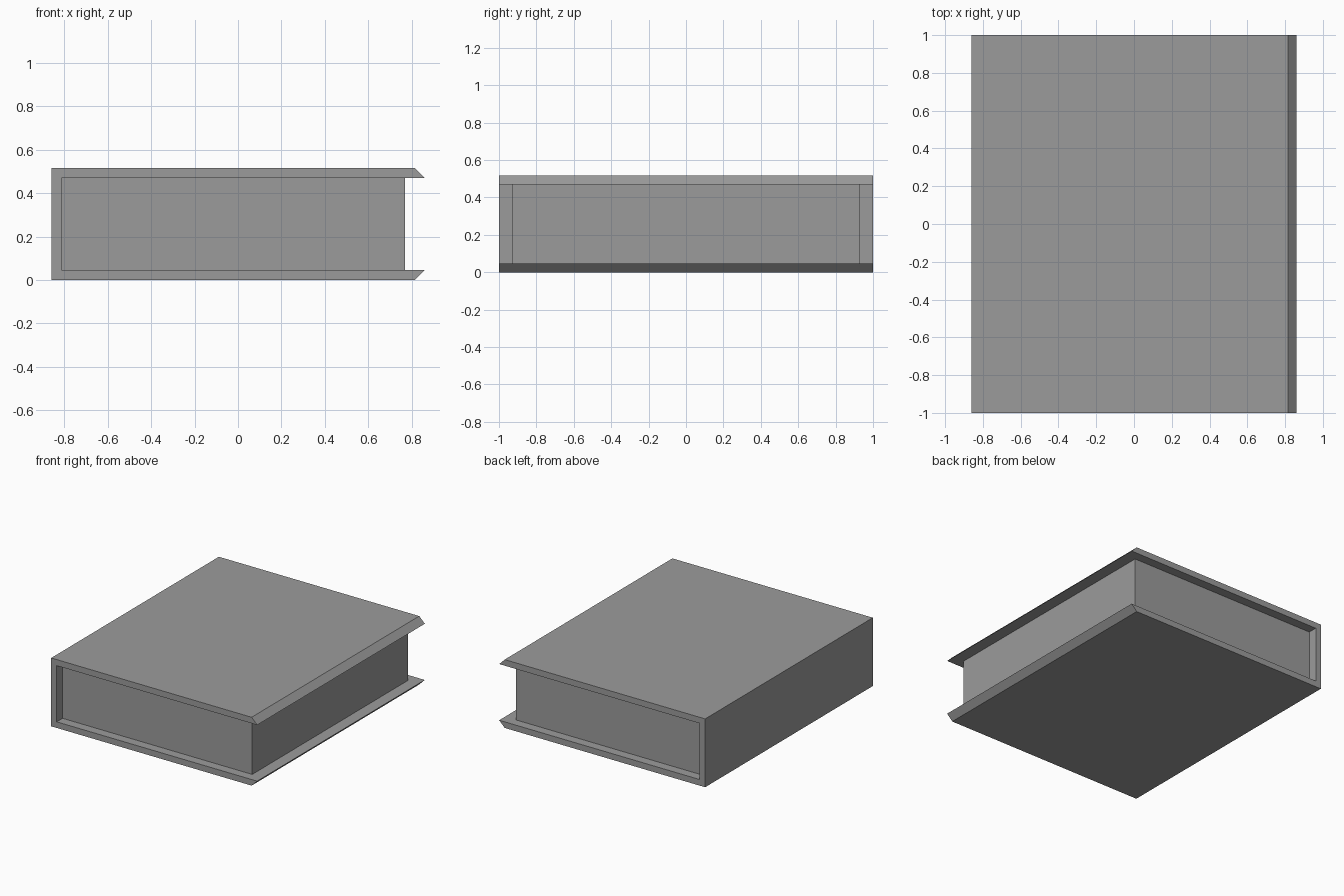
import bpy
import bmesh

if "Cube" in bpy.data.objects:
    bpy.data.objects.remove(bpy.data.objects["Cube"], do_unlink=True)

grey = bpy.data.materials.new("plain grey")
grey.use_nodes = True
colour = (0.33, 0.33, 0.33, 1)
grey.diffuse_color = colour
grey.node_tree.nodes["Principled BSDF"].inputs["Base Color"].default_value = colour


def extrude_profile(name, points, half_depth):
    """Sweep an x-z outline along y, centred on the origin."""
    bm = bmesh.new()
    face = bm.faces.new([bm.verts.new((x, -half_depth, z)) for x, z in points])
    swept = bmesh.ops.extrude_face_region(bm, geom=[face])["geom"]
    moved = [v for v in swept if isinstance(v, bmesh.types.BMVert)]
    bmesh.ops.translate(bm, verts=moved, vec=(0, 2 * half_depth, 0))
    bmesh.ops.recalc_face_normals(bm, faces=bm.faces)
    mesh = bpy.data.meshes.new(name)
    bm.to_mesh(mesh)
    bm.free()
    mesh.materials.append(grey)
    obj = bpy.data.objects.new(name, mesh)
    bpy.context.collection.objects.link(obj)
    return obj


half_width, height, board = 0.86, 0.516, 0.046
spine_inside = -half_width + board
top_inside = height - board

# Wraparound cover: spine and two boards with bevelled fore edges
lower = [(spine_inside, board), (half_width, board),
         (half_width - board, 0), (-half_width, 0)]
upper = [(x, height - z) for x, z in reversed(lower)]
extrude_profile("cover", lower + upper, 1.0)

# Page block, set back from the cover edges
pages = [(spine_inside, board), (0.77, board),
         (0.77, top_inside), (spine_inside, top_inside)]
extrude_profile("page_block", pages, 0.93)
